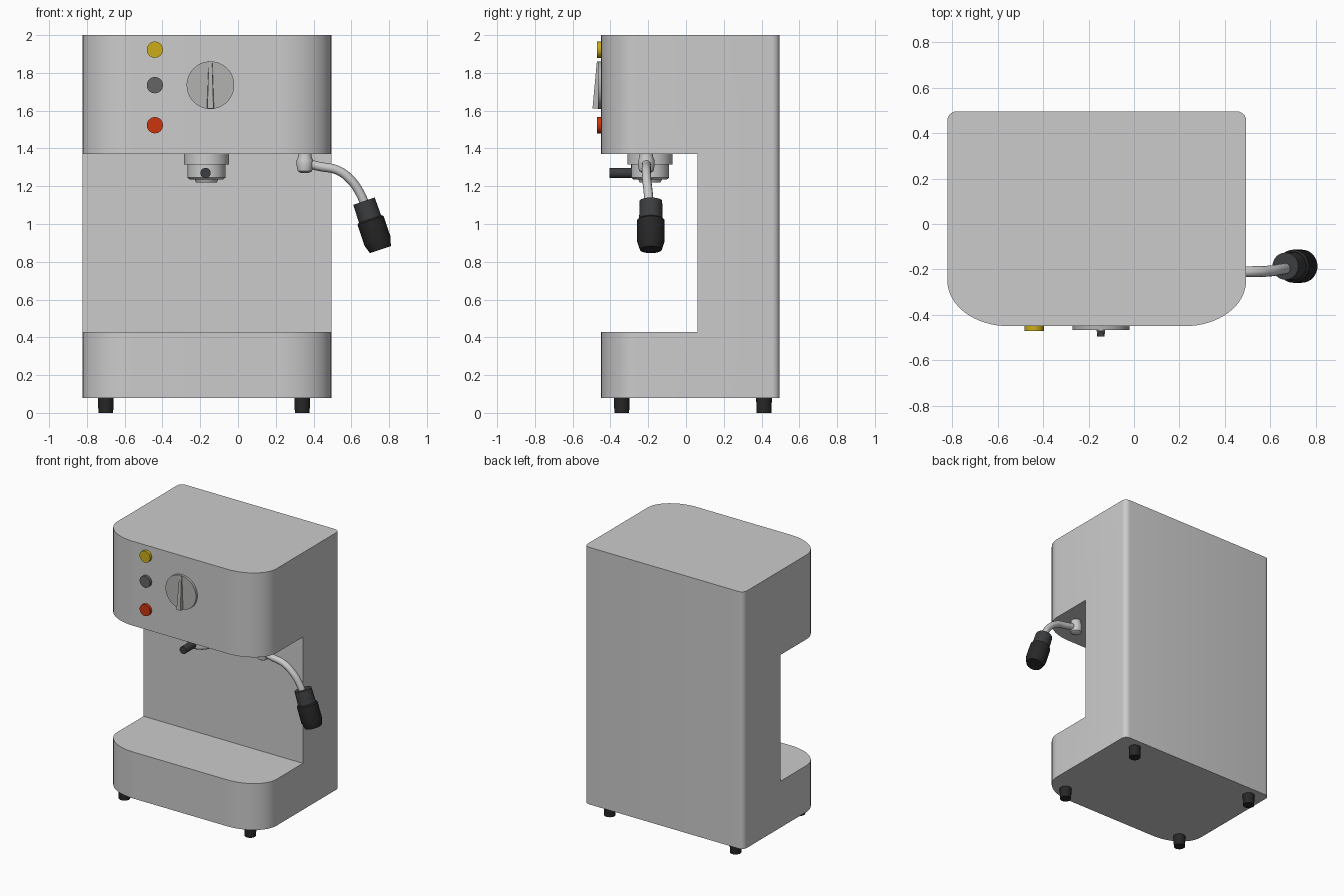
import bpy, bmesh, math
from mathutils import Vector

if "Cube" in bpy.data.objects:
    bpy.data.objects.remove(bpy.data.objects["Cube"])


def material(name, rgb):
    m = bpy.data.materials.new(name)
    m.diffuse_color = (*rgb, 1)
    m.use_nodes = True
    m.node_tree.nodes["Principled BSDF"].inputs["Base Color"].default_value = m.diffuse_color
    return m


BLACK = material("black", (0.02, 0.02, 0.02))
DARK = material("dark_grey", (0.045, 0.047, 0.05))
MID = material("mid_grey", (0.13, 0.13, 0.13))
LIGHT = material("light_grey", (0.45, 0.45, 0.44))
YELLOW = material("yellow", (0.6, 0.42, 0.01))
RED = material("red", (0.6, 0.035, 0.005))


def finish(bm, name, mat=None):
    bmesh.ops.recalc_face_normals(bm, faces=bm.faces)
    mesh = bpy.data.meshes.new(name)
    bm.to_mesh(mesh)
    bm.free()
    ob = bpy.data.objects.new(name, mesh)
    bpy.context.collection.objects.link(ob)
    if mat:
        mesh.materials.append(mat)
    return ob


def smooth(ob):
    bpy.ops.object.select_all(action='DESELECT')
    ob.select_set(True)
    bpy.context.view_layer.objects.active = ob
    bpy.ops.object.shade_smooth_by_angle(angle=math.radians(30))


def lathe(name, profile, origin, axis=(0, 0, 1), mat=None, n=32):
    """Revolve (radius, distance) pairs around an axis, capped at both ends."""
    bm = bmesh.new()
    rot = Vector(axis).to_track_quat('Z', 'Y')
    rings = []
    for r, d in profile:
        rings.append([bm.verts.new(Vector(origin) + rot @ Vector(
            (r * math.cos(2 * math.pi * i / n), r * math.sin(2 * math.pi * i / n), d)))
            for i in range(n)])
    for a, b in zip(rings, rings[1:]):
        for i in range(n):
            j = (i + 1) % n
            bm.faces.new((a[i], a[j], b[j], b[i]))
    bm.faces.new(rings[0])
    bm.faces.new(rings[-1])
    ob = finish(bm, name, mat)
    smooth(ob)
    return ob


def prism(name, points, offset, mat=None):
    """Extrude a closed outline of 3D points along an offset."""
    bm = bmesh.new()
    face = bm.faces.new([bm.verts.new(p) for p in points])
    ext = bmesh.ops.extrude_face_region(bm, geom=[face], use_keep_orig=True)
    bmesh.ops.translate(bm, vec=offset,
                        verts=[g for g in ext['geom'] if isinstance(g, bmesh.types.BMVert)])
    return finish(bm, name, mat)


# Housing: outline with broad elliptical front corners and tight back corners
X0, X1, Y0, Y1 = -0.822, 0.494, -0.45, 0.496
outline = []
for cx, cy, rx, ry, start, n in ((X0 + .27, Y0 + .2, .27, .2, 180, 16),
                                 (X1 - .27, Y0 + .2, .27, .2, 270, 16),
                                 (X1 - .04, Y1 - .04, .04, .04, 0, 6),
                                 (X0 + .04, Y1 - .04, .04, .04, 90, 6)):
    for i in range(n + 1):
        t = math.radians(start + 90 * i / n)
        outline.append((cx + rx * math.cos(t), cy + ry * math.sin(t), 0.08))
body = prism("housing", outline, (0, 0, 1.92))

# Cup bay cut out of the front
cutter = prism("bay_cutter", [(-1, -1, .427), (1, -1, .427), (1, .06, .427), (-1, .06, .427)],
               (0, 0, .943))
cutter.hide_render = True
mod = body.modifiers.new("bay", 'BOOLEAN')
mod.operation = 'DIFFERENCE'
mod.solver = 'EXACT'
mod.object = cutter
bpy.context.view_layer.objects.active = body
bpy.ops.object.modifier_apply(modifier="bay")
bpy.data.objects.remove(cutter)
smooth(body)

# Feet
for x in (-0.70, 0.34):
    for y in (-0.34, 0.413):
        lathe("foot", [(.039, 0), (.042, .082)], (x, y, 0), mat=BLACK)

# Indicator buttons
for name, z, mat in (("yellow_button", 1.923, YELLOW), ("grey_button", 1.735, MID),
                     ("red_button", 1.523, RED)):
    lathe(name, [(.043, -.01), (.043, .021)], (-.44, Y0, z), (0, -1, 0), mat)

# Control knob: disc with a wedge-shaped grip
KX, KZ = -0.146, 1.735
lathe("knob", [(.126, -.01), (.126, .017)], (KX, Y0, KZ), (0, -1, 0), LIGHT, 48)
bm = bmesh.new()
ends = []
for z, w, y in ((KZ + .124, .011, -.472), (KZ - .124, .02, -.495)):
    ends.append([bm.verts.new(p) for p in ((KX - w, -.455, z), (KX + w, -.455, z),
                                           (KX + w * .8, y, z), (KX - w * .8, y, z))])
for i in range(4):
    j = (i + 1) % 4
    bm.faces.new((ends[0][i], ends[0][j], ends[1][j], ends[1][i]))
for e in ends:
    bm.faces.new(e)
finish(bm, "knob_grip", LIGHT)

# Brew head and its short dark handle
lathe("brew_head", [(.119, 1.375), (.119, 1.314), (.1, 1.314), (.1, 1.245), (.088, 1.235),
                    (.062, 1.235), (.055, 1.22)], (-.167, -.19, 0), n=40)
lathe("brew_handle", [(.027, 0), (.027, .2)], (-.172, -.205, 1.27), (0, -1, 0), DARK, 24)

# Steam wand: joint, bent tube and two-part grip
lathe("wand_joint", [(.036, 1.375), (.036, 1.355), (.043, 1.338), (.044, 1.31),
                     (.038, 1.28), (.02, 1.27)], (.354, -.21, 0))
curve = bpy.data.curves.new("wand_tube", 'CURVE')
curve.dimensions = '3D'
curve.bevel_depth = 0.024
curve.bevel_resolution = 4
curve.use_fill_caps = True
path = [(.354, -.21, 1.322), (.43, -.21, 1.305), (.53, -.21, 1.283), (.6, -.207, 1.23),
        (.645, -.2, 1.165), (.68, -.194, 1.085)]
spline = curve.splines.new('BEZIER')
spline.bezier_points.add(len(path) - 1)
for bp, p in zip(spline.bezier_points, path):
    bp.co = p
    bp.handle_left_type = bp.handle_right_type = 'AUTO'
bpy.context.collection.objects.link(bpy.data.objects.new("wand_tube", curve))

top, aim = (.667, -.186, 1.121), (.087, 0, -.257)
lathe("grip_collar", [(.06, 0), (.062, .105)], top, aim, DARK)
lathe("grip_end", [(.064, .1), (.073, .108), (.073, .225), (.058, .271)], top, aim, BLACK)
